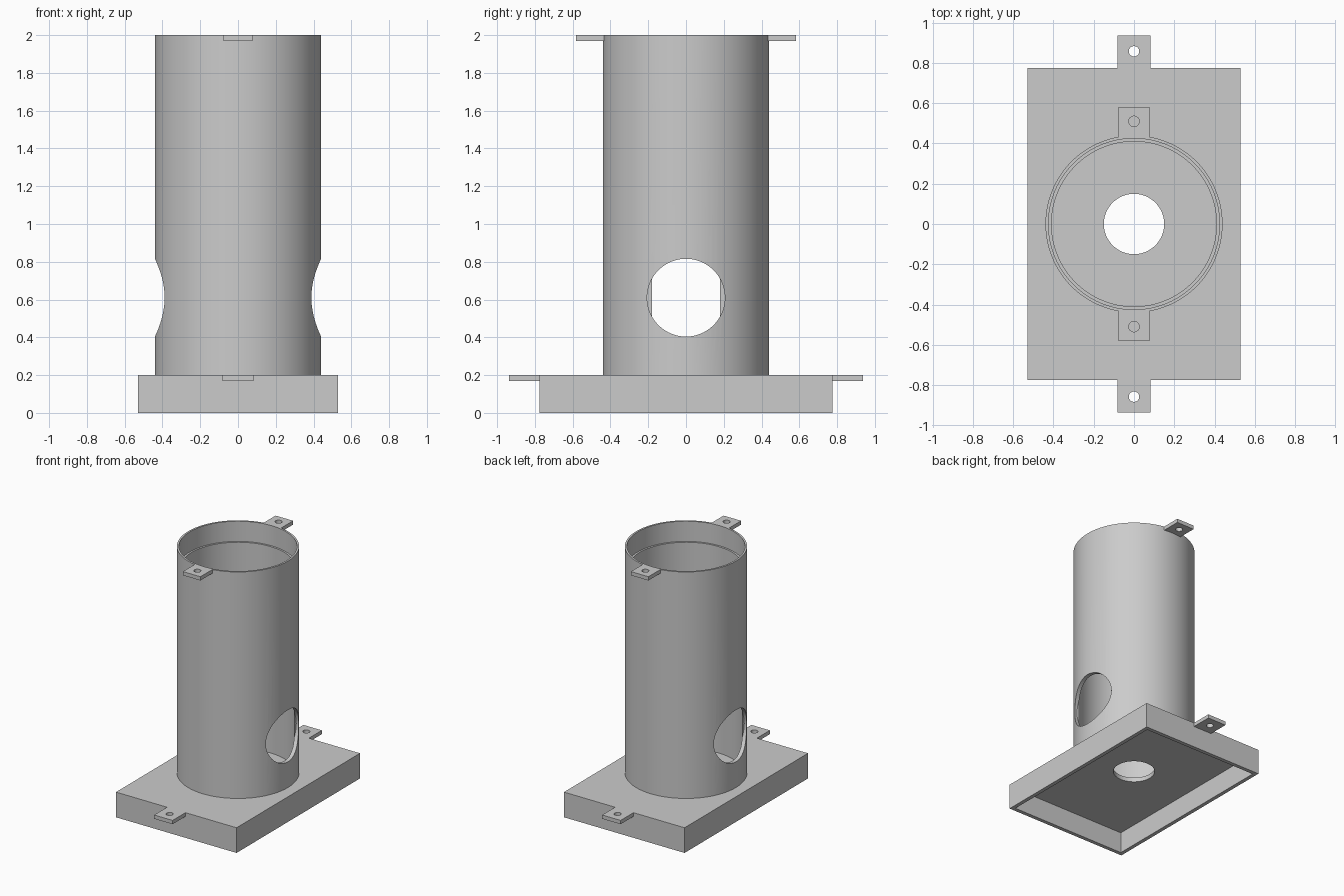
import bpy, bmesh, math
from mathutils import Vector

cube = bpy.data.objects.get("Cube")
if cube:
    bpy.data.objects.remove(cube, do_unlink=True)

grey = bpy.data.materials.new("plain grey")
grey.use_nodes = True
grey.diffuse_color = (0.6, 0.6, 0.6, 1)
grey.node_tree.nodes["Principled BSDF"].inputs["Base Color"].default_value = (0.6, 0.6, 0.6, 1)


def finish(bm, name):
    bmesh.ops.recalc_face_normals(bm, faces=bm.faces)
    mesh = bpy.data.meshes.new(name)
    bm.to_mesh(mesh)
    bm.free()
    mesh.materials.append(grey)
    obj = bpy.data.objects.new(name, mesh)
    bpy.context.collection.objects.link(obj)
    return obj


def box(name, low, high):
    low, high = Vector(low), Vector(high)
    bm = bmesh.new()
    bmesh.ops.create_cube(bm, size=1)
    for v in bm.verts:
        v.co = (low + high) / 2 + v.co * (high - low)
    return finish(bm, name)


def lathe(name, profile, steps=96):
    """Spin a closed (radius, height) outline round the z axis."""
    bm = bmesh.new()
    rings = []
    for i in range(steps):
        a = math.tau * i / steps
        rings.append([bm.verts.new((r * math.cos(a), r * math.sin(a), z)) for r, z in profile])
    n = len(profile)
    for i in range(steps):
        a, b = rings[i], rings[(i + 1) % steps]
        for j in range(n):
            k = (j + 1) % n
            bm.faces.new((a[j], b[j], b[k], a[k]))
    return finish(bm, name)


def rod(name, radius, depth, centre, along_x=False, steps=64):
    bm = bmesh.new()
    bmesh.ops.create_cone(bm, cap_ends=True, segments=steps, radius1=radius,
                          radius2=radius, depth=depth)
    obj = finish(bm, name)
    obj.location = centre
    if along_x:
        obj.rotation_euler.y = math.pi / 2
    return obj


def activate(obj):
    bpy.ops.object.select_all(action='DESELECT')
    obj.select_set(True)
    bpy.context.view_layer.objects.active = obj


def cut(obj, cutter):
    cutter.hide_render = True
    mod = obj.modifiers.new("cut", 'BOOLEAN')
    mod.operation = 'DIFFERENCE'
    mod.solver = 'EXACT'
    mod.object = cutter
    activate(obj)
    bpy.ops.object.modifier_apply(modifier=mod.name)
    bpy.data.objects.remove(cutter, do_unlink=True)


def smooth(obj):
    activate(obj)
    bpy.ops.object.shade_smooth_by_angle(angle=math.radians(30))


# Base: open-bottomed tray with a round hole in its top plate
base = box("base_box", (-0.53, -0.775, 0), (0.53, 0.775, 0.2))
cut(base, box("cavity", (-0.5, -0.745, -0.1), (0.5, 0.745, 0.165)))
cut(base, rod("base_hole", 0.15, 0.4, (0, 0, 0.2)))
smooth(base)

# Tube with a stepped rim inside the top
tube = lathe("tube", [(0.41, 0.2), (0.44, 0.2), (0.44, 2), (0.425, 2),
                      (0.425, 1.84), (0.41, 1.84)])

# Side ports, stopping just inside the tube wall
for side in (-1, 1):
    cut(tube, rod("port", 0.206, 0.3, (side * (0.368 + 0.15), 0, 0.61), along_x=True))
smooth(tube)


# Screw tabs at the front and back of the base and of the tube
def tab(name, side, near, far, half, top, hole_y):
    y0, y1 = sorted((side * near, side * far))
    obj = box(name, (-half, y0, top - 0.03), (half, y1, top))
    cut(obj, rod("screw_hole", 0.026, 0.2, (0, side * hole_y, top), steps=32))
    smooth(obj)


for side, label in ((-1, "front"), (1, "back")):
    tab(label + "_base_tab", side, 0.775, 0.937, 0.081, 0.2, 0.858)
    tab(label + "_tube_tab", side, 0.43, 0.582, 0.077, 2, 0.51)
